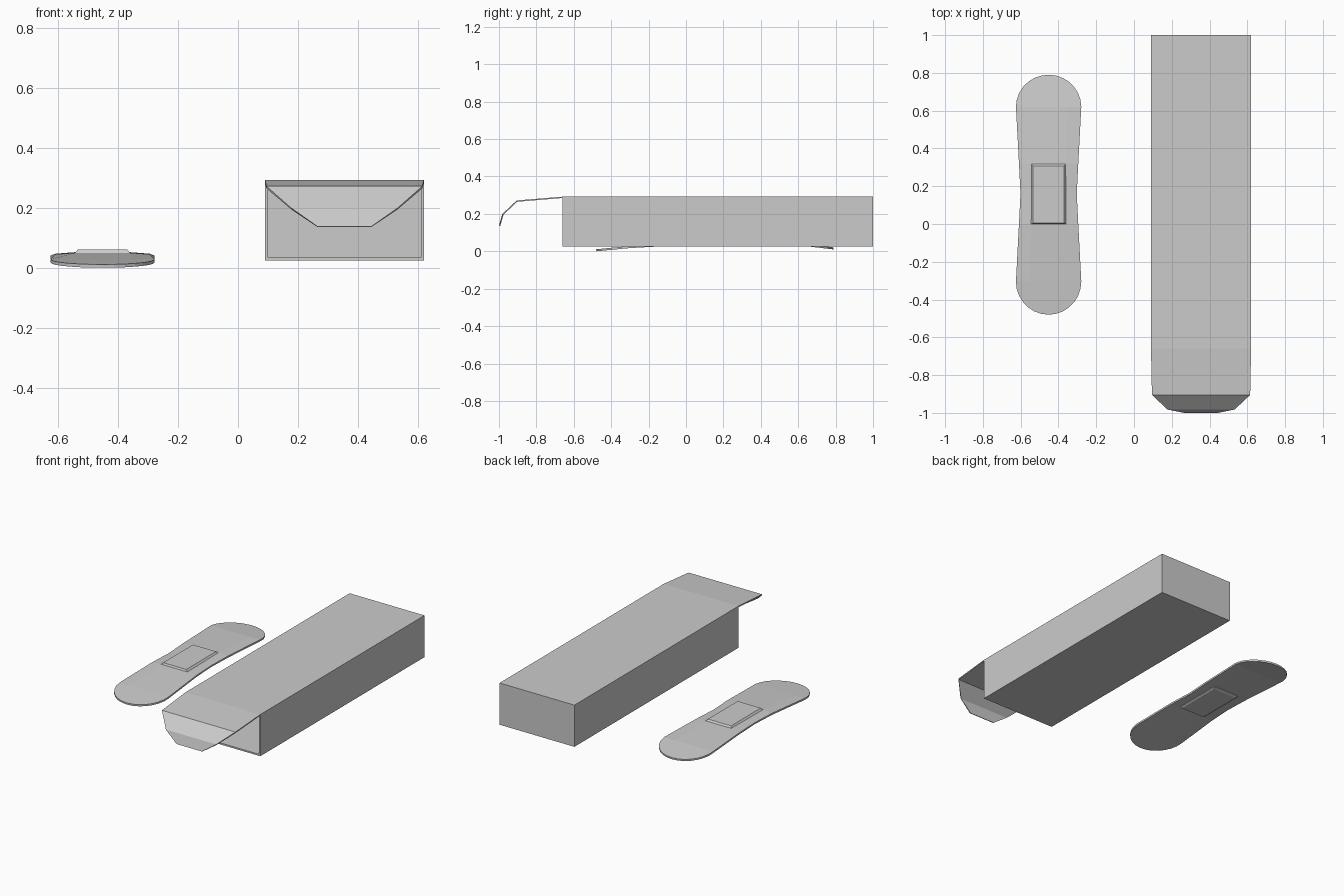
import bpy, bmesh, math

if "Cube" in bpy.data.objects:
    bpy.data.objects.remove(bpy.data.objects["Cube"])


def loft(name, rows, thickness):
    """Sheet of quads through rows of points, thickened downwards."""
    bm = bmesh.new()
    grid = [[bm.verts.new(p) for p in row] for row in rows]
    for a, b in zip(grid, grid[1:]):
        for i in range(len(a) - 1):
            bm.faces.new((a[i], a[i + 1], b[i + 1], b[i]))
    bmesh.ops.remove_doubles(bm, verts=bm.verts, dist=1e-5)
    bmesh.ops.recalc_face_normals(bm, faces=bm.faces)
    if sum(f.normal.z for f in bm.faces) < 0:
        bmesh.ops.reverse_faces(bm, faces=bm.faces)
    return finish(name, bm, thickness)


def finish(name, bm, thickness=0):
    me = bpy.data.meshes.new(name)
    bm.to_mesh(me)
    bm.free()
    ob = bpy.data.objects.new(name, me)
    bpy.context.collection.objects.link(ob)
    if thickness:
        m = ob.modifiers.new("thickness", 'SOLIDIFY')
        m.thickness = thickness
        m.offset = -1
        m.use_even_offset = True
    return ob


def cuboid(bm, x0, x1, y0, y1, z0, z1):
    verts = bmesh.ops.create_cube(bm, size=1)["verts"]
    for v in verts:
        v.co = (x1 if v.co.x > 0 else x0,
                y1 if v.co.y > 0 else y0,
                z1 if v.co.z > 0 else z0)
    return verts


# Carton: hollow sleeve, open at the front
bm = bmesh.new()
cuboid(bm, 0.09, 0.62, -0.66, 1.0, 0.025, 0.292)
bm.normal_update()
front = [f for f in bm.faces if f.normal.y < -0.9]
bmesh.ops.delete(bm, geom=front, context='FACES_ONLY')
finish("carton", bm, 0.01)

# Folded flap: (y, z, half width)
flap = [(-0.66, 0.292, 0.265), (-0.905, 0.272, 0.26),
        (-0.982, 0.20, 0.178), (-1.0, 0.138, 0.09)]
loft("carton_flap", [[(0.355 - w, y, z), (0.355 + w, y, z)] for y, z, w in flap], 0.007)

# Bandage strip: waisted, with rounded drooping ends
CX = -0.452
profile = [(-0.48, 0.011), (-0.305, 0.028), (0.0, 0.05),
           (0.32, 0.052), (0.62, 0.041), (0.79, 0.021)]


def height(y):
    for (y0, z0), (y1, z1) in zip(profile, profile[1:]):
        if y <= y1 + 1e-6:
            return z0 + (z1 - z0) * (y - y0) / (y1 - y0)
    return profile[-1][1]


N = 7
angles = [math.pi / 2 * i / N for i in range(N + 1)]
stations = [(-0.305 - 0.175 * math.cos(a), 0.173 * math.sin(a), 0) for a in angles]
stations += [(0.0, 0.157, 0.005), (0.16, 0.149, 0.006), (0.32, 0.157, 0.005)]
stations += [(0.62 + 0.17 * math.cos(a), 0.173 * math.sin(a), 0) for a in reversed(angles)]
loft("bandage_strip",
     [[(CX + w * f, y, height(y) - (drop if abs(f) == 1 else 0))
       for f in (-1, -0.58, 0.58, 1)] for y, w, drop in stations], 0.011)

# Pad: bevelled block showing above and below the strip
bm = bmesh.new()
cuboid(bm, CX - 0.092, CX + 0.092, 0.0, 0.32, 0.036, 0.05)
for f in [f for f in bm.faces if abs(f.normal.z) > 0.9 or len(f.verts) == 4]:
    f.normal_update()
for sign in (1, -1):
    face = max(bm.faces, key=lambda f: f.normal.z * sign)
    top = bmesh.ops.extrude_discrete_faces(bm, faces=[face])["faces"][0]
    for v in top.verts:
        v.co.x += -0.01 if v.co.x > CX else 0.01
        v.co.y += -0.013 if v.co.y > 0.16 else 0.006
        v.co.z += 0.011 if sign > 0 else -0.006
finish("bandage_pad", bm)
